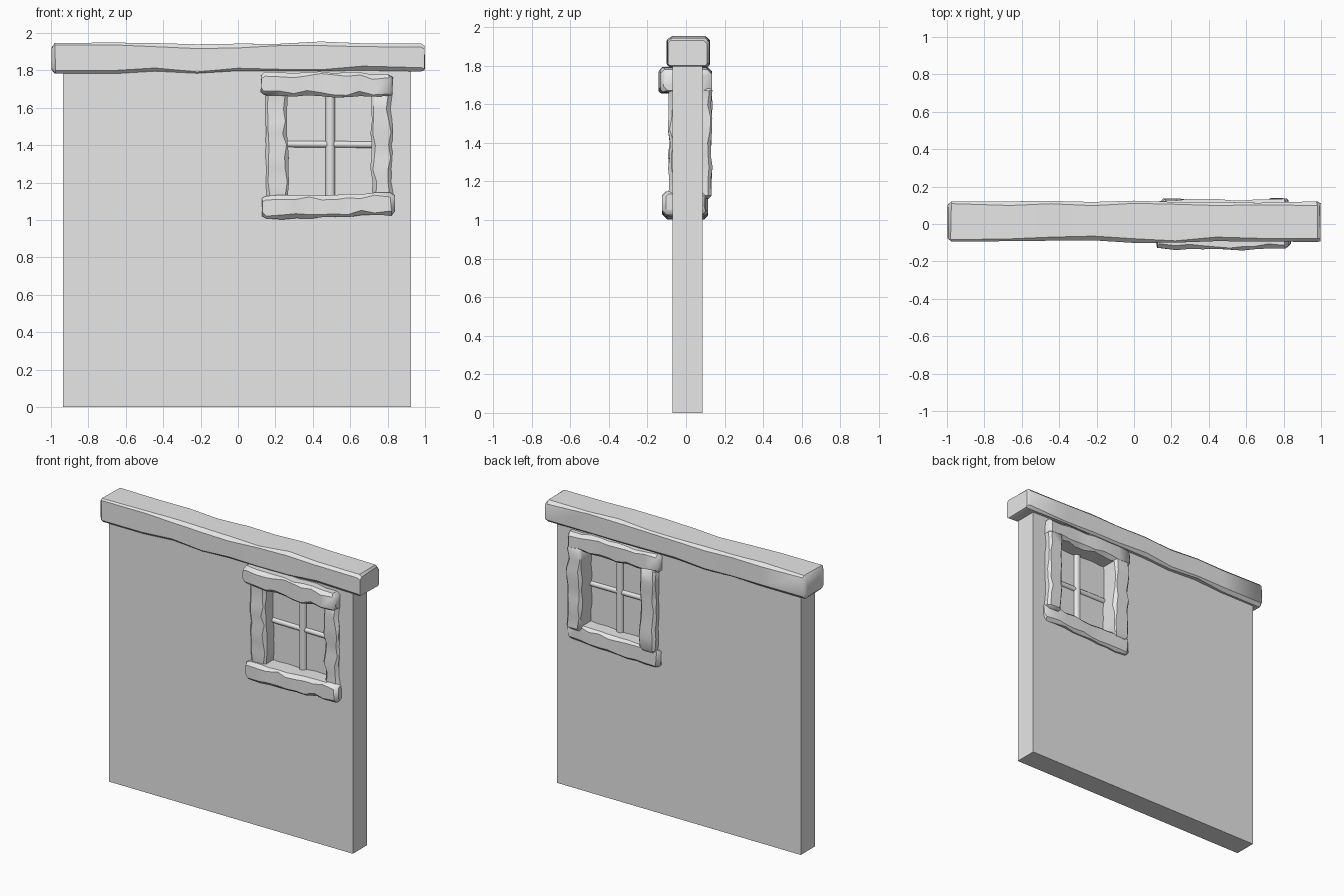
import bpy, bmesh, math, random
from mathutils import Vector

random.seed(4)
if "Cube" in bpy.data.objects:
    bpy.data.objects.remove(bpy.data.objects["Cube"])

grey = bpy.data.materials.new("plain_grey")
grey.use_nodes = True
grey.diffuse_color = (0.8, 0.8, 0.8, 1)
grey.node_tree.nodes["Principled BSDF"].inputs["Base Color"].default_value = (0.8, 0.8, 0.8, 1)


def finish(name, bm, smooth=None):
    bmesh.ops.recalc_face_normals(bm, faces=bm.faces)
    mesh = bpy.data.meshes.new(name)
    bm.to_mesh(mesh)
    bm.free()
    mesh.materials.append(grey)
    ob = bpy.data.objects.new(name, mesh)
    bpy.context.collection.objects.link(ob)
    if smooth:
        bpy.ops.object.select_all(action='DESELECT')
        ob.select_set(True)
        bpy.context.view_layer.objects.active = ob
        bpy.ops.object.shade_smooth_by_angle(angle=math.radians(smooth))
    return ob


def hewn_timber(name, start, end, width, depth, rings, rough, chamfer):
    """Lofted chamfered rectangle with uneven, hand-cut rings; depth runs along y."""
    bm = bmesh.new()
    start, end = Vector(start), Vector(end)
    along = (end - start).normalized()
    depth_axis = Vector((0, 1, 0))
    side = along.cross(depth_axis).normalized()
    loops = []
    for i in range(rings + 2):
        # the first and last rings are shrunken end caps
        cap = i in (0, rings + 1)
        t = min(max(i - 0.5, 0) / (rings - 0.0), 1) if not cap else i / (rings + 1)
        if i == 1:
            t = chamfer / (end - start).length
        elif i == rings:
            t = 1 - chamfer / (end - start).length
        inset = chamfer * 0.7 if cap else 0
        centre = start.lerp(end, t)
        loop = []
        edge = {s: random.uniform(-rough, rough) for s in ("w-", "w+", "d-", "d+")}
        for sw, sd in ((1, 1), (-1, 1), (-1, -1), (1, -1)):
            w = width / 2 - inset + edge["w+" if sw > 0 else "w-"]
            d = depth / 2 - inset + edge["d+" if sd > 0 else "d-"]
            c = chamfer * random.uniform(0.4, 1.3)
            pair = [(sw * w, sd * (d - c)), (sw * (w - c), sd * d)]
            if sw * sd < 0:
                pair.reverse()
            for a, b in pair:
                slide = along * random.uniform(-rough, rough) * 0.6
                loop.append(bm.verts.new(centre + side * a + depth_axis * b + slide))
        loops.append(loop)
    for a, b in zip(loops, loops[1:]):
        for k in range(8):
            n = (k + 1) % 8
            bm.faces.new((a[k], a[n], b[n], b[k]))
    bm.faces.new(loops[0])
    bm.faces.new(loops[-1])
    return finish(name, bm, 40)


def rod(name, start, end, radius):
    bm = bmesh.new()
    start, end = Vector(start), Vector(end)
    span = end - start
    bmesh.ops.create_cone(bm, cap_ends=True, segments=12, radius1=radius,
                          radius2=radius, depth=span.length)
    turn = span.to_track_quat('Z', 'Y')
    for v in bm.verts:
        v.co = turn @ v.co + (start + end) / 2
    return finish(name, bm, 40)


# Wall with a window opening
front, back = -0.07, 0.085
xs, zs = (-0.935, 0.21, 0.77, 0.925), (0, 1.07, 1.72, 1.82)
bm = bmesh.new()
grid = [[bm.verts.new((x, front, z)) for z in zs] for x in xs]
for i in range(3):
    for j in range(3):
        if (i, j) != (1, 1):
            bm.faces.new((grid[i][j], grid[i + 1][j], grid[i + 1][j + 1], grid[i][j + 1]))
solid = bmesh.ops.extrude_face_region(bm, geom=bm.faces[:], use_keep_orig=True)
for v in solid["geom"]:
    if isinstance(v, bmesh.types.BMVert):
        v.co.y = back
finish("wall", bm)

# Thin pane inside the opening
bm = bmesh.new()
bmesh.ops.create_cube(bm, size=1)
for v in bm.verts:
    v.co = (0.49 + v.co.x * 0.56, 0.008 + v.co.y * 0.006, 1.395 + v.co.z * 0.65)
finish("window_pane", bm)

# Top beam
hewn_timber("top_beam", (-0.995, 0.018, 1.865), (0.995, 0.008, 1.872),
            0.155, 0.215, 9, 0.007, 0.018)

# Window frame
hewn_timber("window_head", (0.122, -0.003, 1.73), (0.825, -0.003, 1.72),
            0.125, 0.265, 10, 0.007, 0.02)
hewn_timber("window_sill", (0.13, -0.005, 1.068), (0.838, -0.005, 1.088),
            0.122, 0.225, 10, 0.007, 0.02)
hewn_timber("right_jamb", (0.208, 0.022, 1.11), (0.208, 0.022, 1.69),
            0.118, 0.22, 9, 0.006, 0.018)
hewn_timber("left_jamb", (0.77, 0.022, 1.11), (0.765, 0.022, 1.69),
            0.11, 0.22, 9, 0.006, 0.018)

# Glazing bars
rod("upright_bar", (0.494, 0.008, 1.1), (0.494, 0.008, 1.7), 0.026)
rod("cross_bar", (0.24, 0.008, 1.407), (0.74, 0.008, 1.403), 0.018)
